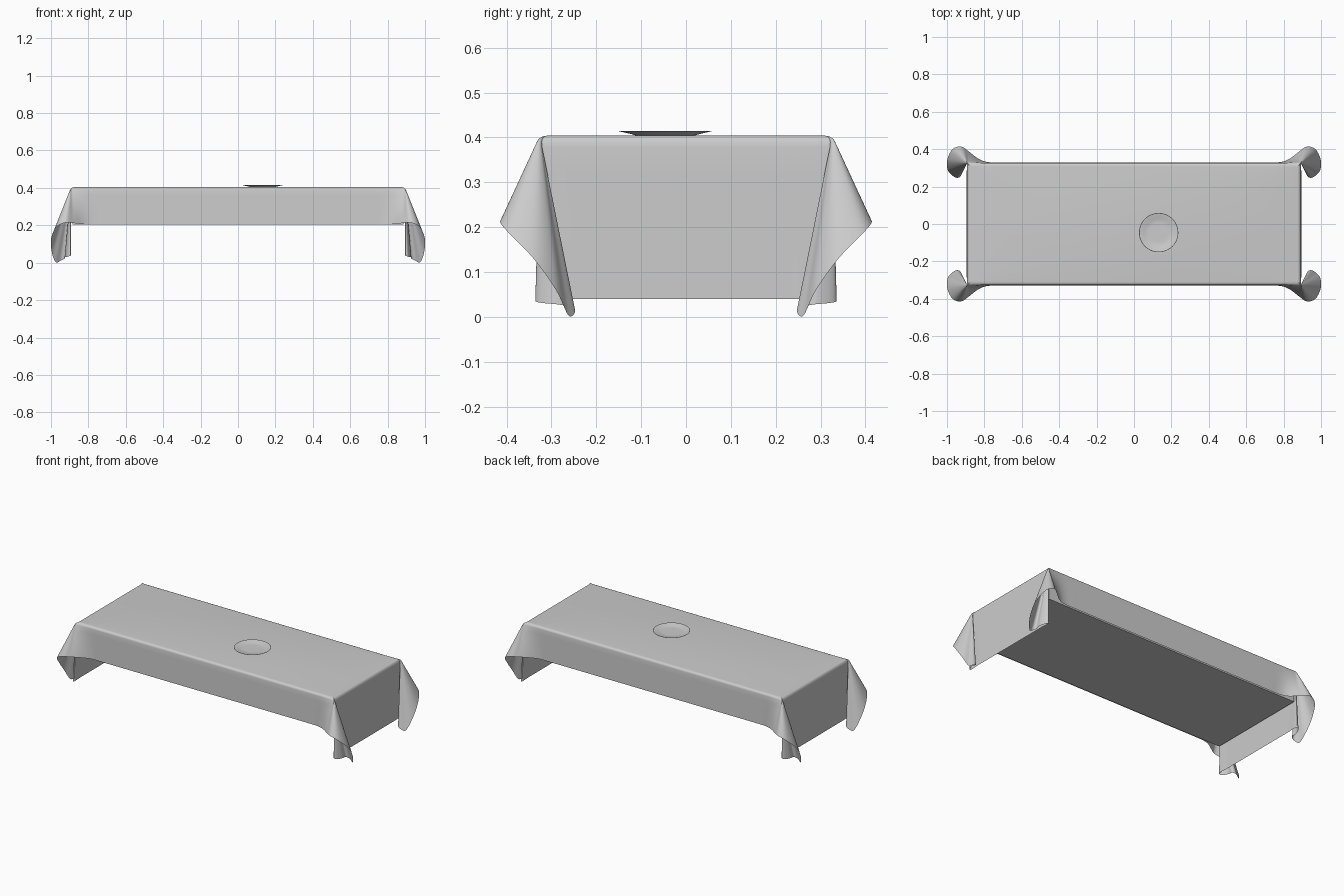
import bpy, bmesh, math
from mathutils import Vector

if "Cube" in bpy.data.objects:
    bpy.data.objects.remove(bpy.data.objects["Cube"])

grey = bpy.data.materials.new("light grey")
grey.diffuse_color = (0.604, 0.604, 0.604, 1)
grey.use_nodes = True
grey.node_tree.nodes["Principled BSDF"].inputs["Base Color"].default_value = grey.diffuse_color

CX, CY, TOP = 0.892, 0.326, 0.404   # table edge the cloth hangs from


def finish(bm, name, angle):
    me = bpy.data.meshes.new(name)
    bm.to_mesh(me)
    bm.free()
    ob = bpy.data.objects.new(name, me)
    bpy.context.collection.objects.link(ob)
    me.materials.append(grey)
    bpy.ops.object.select_all(action='DESELECT')
    ob.select_set(True)
    bpy.context.view_layer.objects.active = ob
    bpy.ops.object.shade_smooth_by_angle(angle=math.radians(angle))
    return ob


def spline(pts, n):
    # Catmull-Rom through points of any dimension
    out = []
    for i in range(len(pts) - 1):
        p0, p1, p2 = pts[max(i - 1, 0)], pts[i], pts[i + 1]
        p3 = pts[min(i + 2, len(pts) - 1)]
        for k in range(n):
            t = k / n
            out.append([0.5 * (2 * b + (c - a) * t + (2 * a - 5 * b + 4 * c - d) * t * t
                               + (3 * b - a - 3 * c + d) * t ** 3)
                        for a, b, c, d in zip(p0, p1, p2, p3)])
    out.append(list(pts[-1]))
    return out


# Hem of one quarter of the cloth: long side, flared corner fold, short end
long_side = [(x, CY, x, 0.329, 0.205) for x in (0, 0.3, 0.55, 0.7)]
long_side += [(0.78, CY, 0.78, 0.331, 0.205), (0.835, CY, 0.83, 0.348, 0.206)]
fold = [(0.88, 0.385, 0.212), (0.925, 0.414, 0.214), (0.972, 0.398, 0.19),
        (0.999, 0.34, 0.13), (0.996, 0.29, 0.06), (0.975, 0.262, 0.003),
        (0.947, 0.247, 0.012), (0.926, 0.257, 0.022), (0.927, 0.288, 0.028),
        (0.920, 0.312, 0.03), (0.908, 0.332, 0.033), (0.895, 0.334, 0.037),
        (0.893, 0.31, 0.04)]
fold = [(CX, CY) + p for p in fold]
short_end = [(CX, y, 0.895, y, 0.04) for y in (0.27, 0.22, 0.12, 0)]
path = spline(long_side + fold + short_end, 6)

# Tablecloth: rounded edge, then straight fall to the hem
bm = bmesh.new()
cols = []
for tx, ty, hx, hy, hz in path:
    tx, ty = min(max(tx, 0), CX), min(max(ty, 0), CY)
    edge = Vector((tx, ty, TOP))
    inner = Vector((tx * (1 - 0.018 / CX), ty * (1 - 0.018 / CY), TOP))
    hem = Vector((hx, hy, max(hz, 0)))
    start = edge.lerp(hem, 0.07)
    col = []
    for k in range(5):
        s = k / 4
        col.append(inner.lerp(edge, s).lerp(edge.lerp(start, s), s))
    col += [start.lerp(hem, k / 6) for k in range(1, 7)]
    cols.append([bm.verts.new(p) for p in col])
for a, b in zip(cols, cols[1:]):
    for i in range(len(a) - 1):
        bm.faces.new((a[i], a[i + 1], b[i + 1], b[i]))
bmesh.ops.remove_doubles(bm, verts=bm.verts, dist=1e-5)

# Flat top of the quarter
centre = bm.verts.new((0, 0, TOP))
lim = CX - 0.018, CY - 0.018
ring = [v for v in bm.verts if v is not centre and abs(v.co.z - TOP) < 1e-6
        and v.co.x < lim[0] + 1e-4 and v.co.y < lim[1] + 1e-4]
ring.sort(key=lambda v: math.atan2(v.co.y, v.co.x))
top = bm.faces.new([centre] + ring)
bmesh.ops.recalc_face_normals(bm, faces=bm.faces)
bm.normal_update()
if top.normal.z < 0:
    bmesh.ops.reverse_faces(bm, faces=bm.faces)
cloth = finish(bm, "tablecloth", 60)
mir = cloth.modifiers.new("mirror", 'MIRROR')
mir.use_axis = (True, True, False)
mir.merge_threshold = 0.0005

# Solid table block under the cloth
bm = bmesh.new()
bmesh.ops.create_cube(bm, size=1)
for v in bm.verts:
    v.co = (v.co.x * 1.77, v.co.y * 0.644, 0.3 + v.co.z * 0.194)
finish(bm, "table_block", 30)

# Shallow plate, turned from a profile
profile = [(0, 0.4065), (0.05, 0.4067), (0.066, 0.407), (0.075, 0.4095), (0.104, 0.4148),
           (0.105, 0.4142), (0.076, 0.4075), (0.066, 0.4045), (0, 0.4045)]
bm = bmesh.new()
N = 48
rings = []
for r, z in profile:
    if r == 0:
        rings.append([bm.verts.new((0.132, -0.046, z))] * N)
    else:
        rings.append([bm.verts.new((0.132 + r * math.cos(2 * math.pi * i / N),
                                    -0.046 + r * math.sin(2 * math.pi * i / N), z))
                      for i in range(N)])
for a, b in zip(rings, rings[1:]):
    for i in range(N):
        j = (i + 1) % N
        bm.faces.new(list(dict.fromkeys((a[i], b[i], b[j], a[j]))))
bmesh.ops.recalc_face_normals(bm, faces=bm.faces)
finish(bm, "plate", 40)
